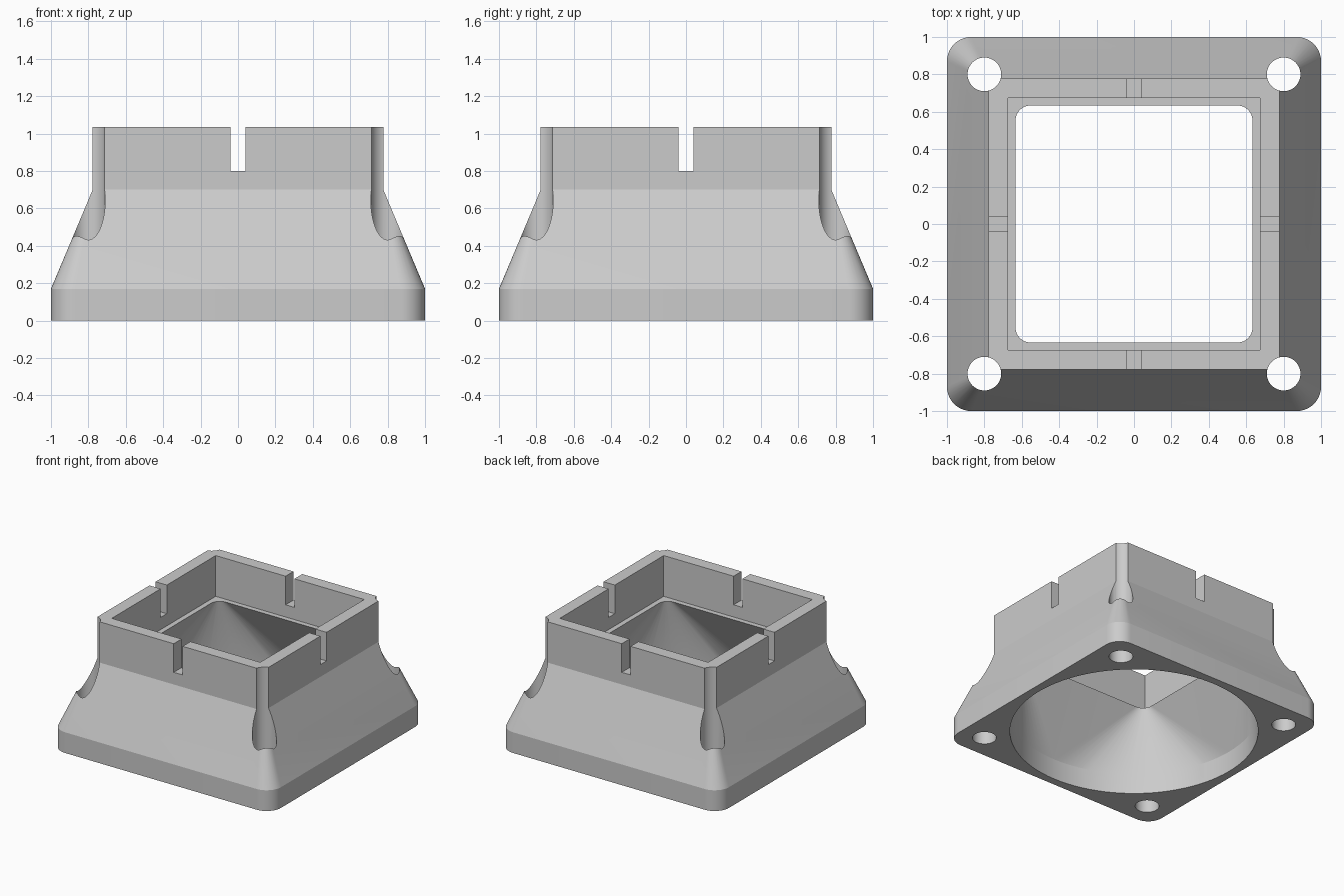
import bpy, bmesh, math

cube = bpy.data.objects.get("Cube")
if cube:
    bpy.data.objects.remove(cube, do_unlink=True)

BASE_Z, NECK_Z, TOP_Z = 0.17, 0.70, 1.035
HOLE_POS, HOLE_R = 0.80, 0.09

grey = bpy.data.materials.new("light_grey")
grey.use_nodes = True
grey.diffuse_color = (0.6, 0.6, 0.6, 1)
grey.node_tree.nodes["Principled BSDF"].inputs["Base Color"].default_value = (0.6, 0.6, 0.6, 1)


def circle(r, n=96, cx=0, cy=0):
    return [(cx + r * math.cos(2 * math.pi * i / n),
             cy + r * math.sin(2 * math.pi * i / n)) for i in range(n)]


def rectangle(hx, hy):
    return [(hx, hy), (-hx, hy), (-hx, -hy), (hx, -hy)]


def rounded_square(h, r, steps=10):
    pts = []
    for q in range(4):
        mid = math.radians(45 + 90 * q)
        cx = math.copysign(h - r, math.cos(mid))
        cy = math.copysign(h - r, math.sin(mid))
        for i in range(steps + 1):
            a = math.pi / 2 * (q + i / steps)
            pts.append((cx + r * math.cos(a), cy + r * math.sin(a)))
    return pts


def hull(name, *layers):
    """Convex solid wrapped around (outline, height) layers."""
    bm = bmesh.new()
    for outline, z in layers:
        for x, y in outline:
            bm.verts.new((x, y, z))
    res = bmesh.ops.convex_hull(bm, input=bm.verts)
    loose = [v for v in bm.verts if not v.link_faces]
    bmesh.ops.delete(bm, geom=loose, context='VERTS')
    bmesh.ops.dissolve_limit(bm, angle_limit=0.002, verts=bm.verts, edges=bm.edges)
    bmesh.ops.recalc_face_normals(bm, faces=bm.faces)
    mesh = bpy.data.meshes.new(name)
    bm.to_mesh(mesh)
    bm.free()
    ob = bpy.data.objects.new(name, mesh)
    bpy.context.collection.objects.link(ob)
    return ob


# Outer shell: rounded foot, tapered skirt, square collar
base, collar = rounded_square(1, 0.13), rectangle(0.777, 0.777)
duct = hull("duct_skirt", (base, 0), (base, BASE_Z), (collar, NECK_Z))
upper = hull("duct_collar", (collar, NECK_Z - 0.0), (collar, TOP_Z))

# Weld the two solids along the shared square
bm = bmesh.new()
for part in (duct, upper):
    bm.from_mesh(part.data)
shared = [f for f in bm.faces if all(abs(v.co.z - NECK_Z) < 1e-4 for v in f.verts)]
bmesh.ops.delete(bm, geom=shared, context='FACES_ONLY')
bmesh.ops.remove_doubles(bm, verts=bm.verts, dist=1e-4)
bmesh.ops.recalc_face_normals(bm, faces=bm.faces)
bm.to_mesh(duct.data)
bm.free()
bpy.data.objects.remove(upper, do_unlink=True)
duct.name = "duct_adapter"

# Round-to-square passage, socket, notches and corner screw holes
mouth, throat = circle(0.935), rectangle(0.605, 0.605)
cutters = [
    hull("passage_cutter", (mouth, -0.1), (mouth, BASE_Z),
         (throat, NECK_Z), (throat, NECK_Z + 0.05)),
    hull("socket_cutter", (rectangle(0.675, 0.675), NECK_Z),
         (rectangle(0.675, 0.675), TOP_Z + 0.1)),
]
for slot in (rectangle(0.04, 1.2), rectangle(1.2, 0.04)):
    cutters.append(hull("notch_cutter", (slot, 0.80), (slot, TOP_Z + 0.2)))
for sx in (-1, 1):
    for sy in (-1, 1):
        ring = circle(HOLE_R, 48, sx * HOLE_POS, sy * HOLE_POS)
        cutters.append(hull("screw_hole_cutter", (ring, -0.2), (ring, TOP_Z + 0.3)))

for cutter in cutters:
    cutter.hide_render = True
    mod = duct.modifiers.new(cutter.name, 'BOOLEAN')
    mod.operation = 'DIFFERENCE'
    mod.solver = 'EXACT'
    mod.object = cutter

# Bake the cuts and remove the cutters
bpy.context.view_layer.update()
graph = bpy.context.evaluated_depsgraph_get()
final = bpy.data.meshes.new_from_object(duct.evaluated_get(graph))
duct.modifiers.clear()
duct.data = final
for cutter in cutters:
    bpy.data.objects.remove(cutter, do_unlink=True)
final.materials.clear()
final.materials.append(grey)

# Smooth curved walls, crisp edges
bpy.ops.object.select_all(action='DESELECT')
duct.select_set(True)
bpy.context.view_layer.objects.active = duct
bpy.ops.object.shade_smooth_by_angle(angle=math.radians(15))
